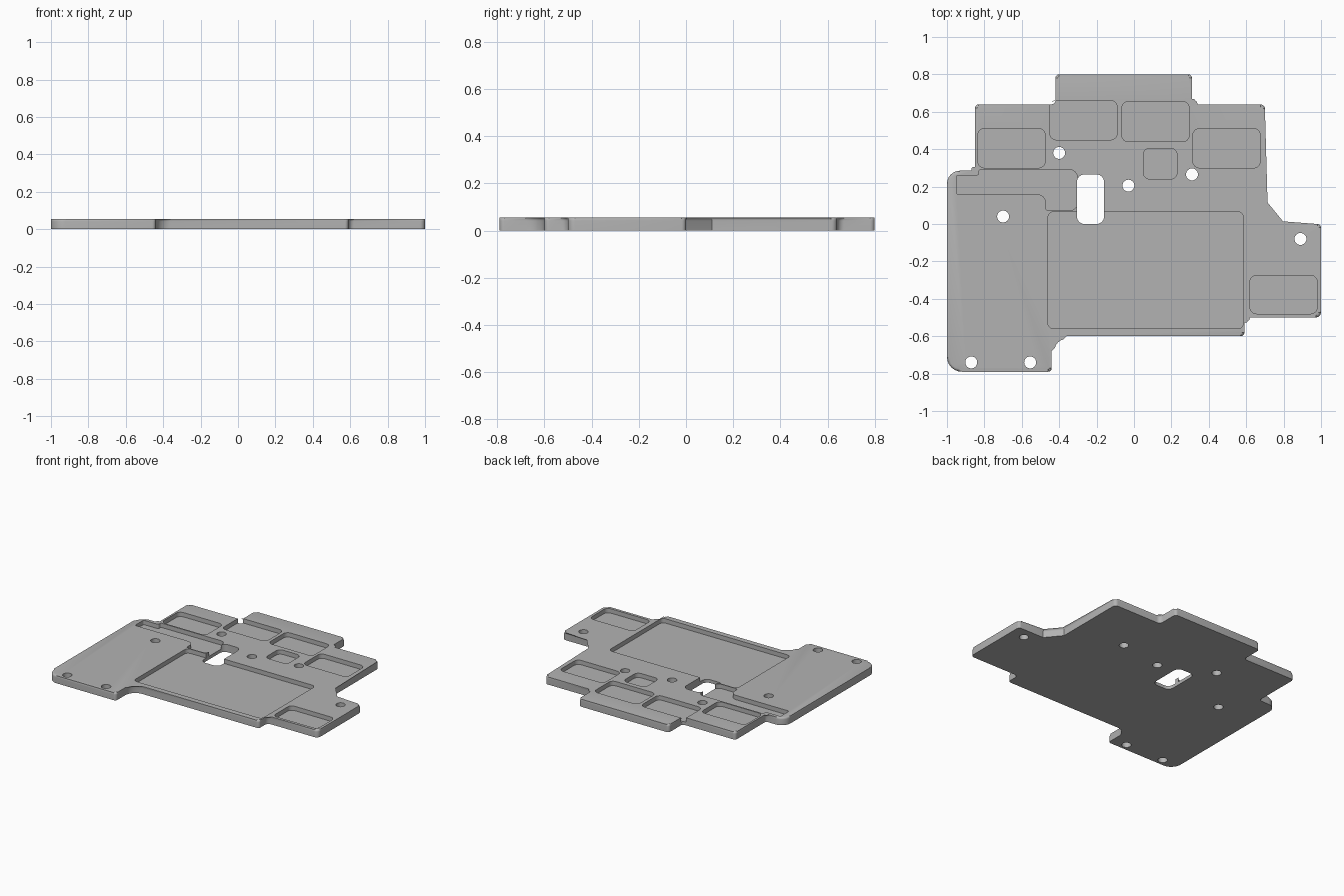
import bpy, bmesh, math
from mathutils import Vector

if "Cube" in bpy.data.objects:
    bpy.data.objects.remove(bpy.data.objects["Cube"], do_unlink=True)

THICK, FLOOR, FILLET = 0.056, 0.024, 0.014

metal = bpy.data.materials.new("satin grey metal")
metal.use_nodes = True
grey = (0.45, 0.45, 0.45, 1)
metal.diffuse_color = grey
metal.node_tree.nodes["Principled BSDF"].inputs["Base Color"].default_value = grey


def rounded(corners, steps=6):
    """Turn (x, y, radius) corners into an outline with arcs."""
    out = []
    for i, (x, y, r) in enumerate(corners):
        p = Vector((x, y))
        if r == 0:
            out.append(p)
            continue
        a = (Vector(corners[i - 1][:2]) - p).normalized()
        b = (Vector(corners[(i + 1) % len(corners)][:2]) - p).normalized()
        half = a.angle(b) / 2
        centre = p + (a + b).normalized() * (r / math.sin(half))
        start = p + a * (r / math.tan(half)) - centre
        end = p + b * (r / math.tan(half)) - centre
        first = math.atan2(start.y, start.x)
        sweep = math.atan2(start.x * end.y - start.y * end.x, start.dot(end))
        for k in range(steps + 1):
            angle = first + sweep * k / steps
            out.append(centre + r * Vector((math.cos(angle), math.sin(angle))))
    return out


def box(x0, y0, x1, y1, r):
    return rounded([(x0, y0, r), (x1, y0, r), (x1, y1, r), (x0, y1, r)])


def circle(x, y, r=0.032, n=24):
    return [Vector((x + r * math.cos(k * math.tau / n), y + r * math.sin(k * math.tau / n)))
            for k in range(n)]


def prism(name, outlines, z0, z1, fillet=0):
    """Extrude outlines upward, optionally rounding the top rim."""
    bm = bmesh.new()
    for outline in outlines:
        low = [bm.verts.new((p.x, p.y, z0)) for p in outline]
        high = [bm.verts.new((p.x, p.y, z1)) for p in outline]
        bm.faces.new(low[::-1])
        bm.faces.new(high)
        for i in range(len(low)):
            bm.faces.new((low[i - 1], low[i], high[i], high[i - 1]))
    if fillet:
        rim = [e for e in bm.edges if all(v.co.z > z1 - 1e-5 for v in e.verts)]
        bmesh.ops.bevel(bm, geom=rim, offset=fillet, segments=4, profile=0.5,
                        affect='EDGES', clamp_overlap=False)
    mesh = bpy.data.meshes.new(name)
    bm.to_mesh(mesh)
    bm.free()
    mesh.materials.append(metal)
    obj = bpy.data.objects.new(name, mesh)
    bpy.context.collection.objects.link(obj)
    return obj


# Stepped plate outline, counter-clockwise from the front right corner
plate = prism("base_plate", [rounded([
    (-1, -.79, .08), (-.44, -.79, .02), (-.44, -.6, .08), (.59, -.6, .02),
    (.59, -.5, .03), (1, -.5, .03), (1, 0, .02), (.79, 0, 0), (.7, .11, 0),
    (.7, .64, .025), (.31, .64, .03), (.31, .8, .02), (-.42, .8, .02),
    (-.42, .64, .02), (-.85, .64, .02), (-.85, .285, .02), (-1, .285, .07)])],
    0, THICK, FILLET)

# Shallow pockets in the top face
pockets = prism("pocket_cutter", [
    box(-.46, -.56, .585, .065, .03),
    box(-.835, .30, -.475, .51, .035), box(.315, .30, .675, .51, .035),
    box(-.45, .45, -.09, .66, .035), box(-.065, .44, .295, .655, .035),
    box(.05, .24, .23, .405, .035), box(.62, -.48, .98, -.275, .035),
    rounded([(-.95, .16, .01), (-.47, .16, .05), (-.47, .072, .01), (-.303, .072, .04),
             (-.303, .29, .04), (-.83, .29, .01), (-.83, .26, .01), (-.95, .26, .01)])],
    FLOOR, THICK + .1)

# Screw holes and the central slot go right through
holes = prism("hole_cutter", [box(-.305, 0, -.16, .265, .04)] + [
    circle(x, y) for x, y in [(-.4, .38), (-.03, .205), (.31, .265), (-.7, .04),
                              (.89, -.08), (-.87, -.74), (-.555, -.74)]],
    -.1, THICK + .2)

bpy.ops.object.select_all(action='DESELECT')
bpy.context.view_layer.objects.active = plate
plate.select_set(True)
for cutter in (pockets, holes):
    cutter.hide_render = True
    mod = plate.modifiers.new(cutter.name, 'BOOLEAN')
    mod.operation, mod.solver, mod.object = 'DIFFERENCE', 'EXACT', cutter
    bpy.ops.object.modifier_apply(modifier=mod.name)
    bpy.data.objects.remove(cutter, do_unlink=True)

bpy.ops.object.shade_smooth_by_angle(angle=math.radians(35))
